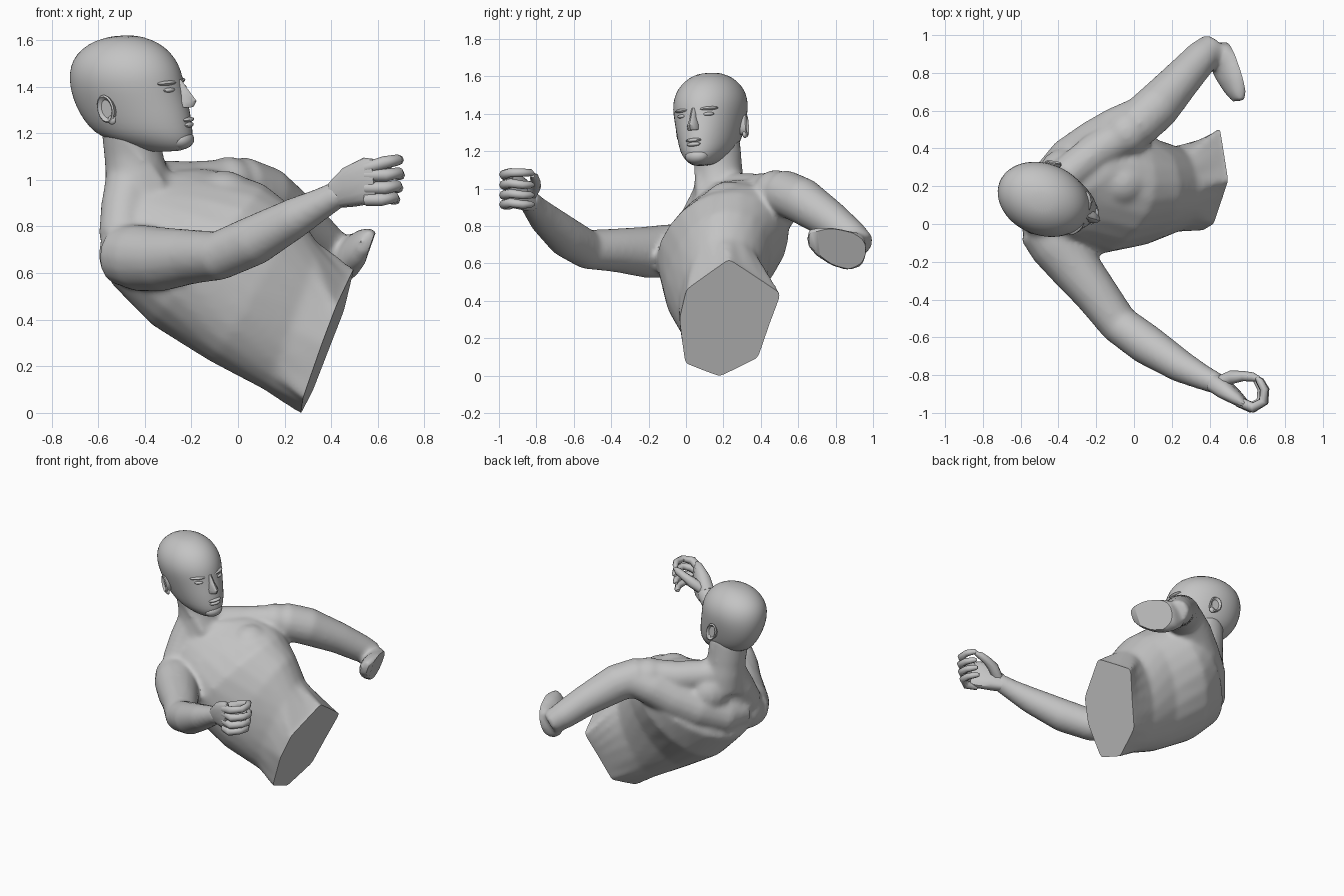
import bpy, bmesh, math
from mathutils import Vector, Matrix

if "Cube" in bpy.data.objects:
    bpy.data.objects.remove(bpy.data.objects["Cube"], do_unlink=True)

GREY = (0.55, 0.55, 0.55, 1)
skin = bpy.data.materials.new("plain grey")
skin.use_nodes = True
skin.diffuse_color = GREY
skin.node_tree.nodes["Principled BSDF"].inputs["Base Color"].default_value = GREY


def oval(c, a, b, n=24, power=2.0):
    """Section with centre c and half axes a and b."""
    c, a, b = Vector(c), Vector(a), Vector(b)
    pts = []
    for i in range(n):
        t = 2 * math.pi * i / n
        u, v = math.cos(t), math.sin(t)
        u = math.copysign(abs(u) ** (2 / power), u)
        v = math.copysign(abs(v) ** (2 / power), v)
        pts.append(c + a * u + b * v)
    return pts


def skin_sections(bm, sections):
    """Closed skin through sections with equal point counts."""
    loops = [[bm.verts.new(p) for p in s] for s in sections]
    n = len(loops[0])
    for p, q in zip(loops, loops[1:]):
        for i in range(n):
            j = (i + 1) % n
            bm.faces.new((p[i], p[j], q[j], q[i]))
    bm.faces.new(loops[0][::-1])
    bm.faces.new(loops[-1])


def loft(bm, rings, n=20, power=2.0):
    skin_sections(bm, [oval(*r, n, power) for r in rings])


def tube(bm, path, n=16):
    """Round limb through (x, y, z, radius) points."""
    pts = [Vector(p[:3]) for p in path]
    rings = []
    for i, p in enumerate(pts):
        d = (pts[min(i + 1, len(pts) - 1)] - pts[max(i - 1, 0)]).normalized()
        side = d.cross(Vector((0, 0, 1))).normalized()
        rings.append((p, side * path[i][3], side.cross(d) * path[i][3]))
    loft(bm, rings, n)


def ball(bm, c, size, turn=None):
    m = Matrix.Translation(c) @ (turn or Matrix()) @ Matrix.Diagonal((*size, 1))
    bmesh.ops.create_uvsphere(bm, u_segments=16, v_segments=10, radius=1, matrix=m)


def smooth(ob, angle):
    bpy.ops.object.select_all(action='DESELECT')
    ob.select_set(True)
    bpy.context.view_layer.objects.active = ob
    bpy.ops.object.shade_smooth_by_angle(angle=math.radians(angle))


def make(name, bm, angle=40):
    bmesh.ops.recalc_face_normals(bm, faces=bm.faces[:])
    me = bpy.data.meshes.new(name)
    bm.to_mesh(me)
    bm.free()
    ob = bpy.data.objects.new(name, me)
    bpy.context.collection.objects.link(ob)
    me.materials.append(skin)
    smooth(ob, angle)
    return ob


def fuse(ob, voxel, steps):
    """Blend overlapping forms into one skin."""
    r = ob.modifiers.new("blend", 'REMESH')
    r.mode, r.voxel_size = 'VOXEL', voxel
    s = ob.modifiers.new("soften", 'SMOOTH')
    s.factor, s.iterations = 0.5, steps
    dg = bpy.context.evaluated_depsgraph_get()
    me = bpy.data.meshes.new_from_object(ob.evaluated_get(dg))
    ob.modifiers.clear()
    ob.data = me
    if not me.materials:
        me.materials.append(skin)


def cut(ob, point, normal):
    """Slice flat and close the opening."""
    bm = bmesh.new()
    bm.from_mesh(ob.data)
    res = bmesh.ops.bisect_plane(bm, geom=bm.verts[:] + bm.edges[:] + bm.faces[:],
                                 plane_co=point, plane_no=Vector(normal).normalized(),
                                 clear_outer=True)
    edges = [e for e in res["geom_cut"] if isinstance(e, bmesh.types.BMEdge)]
    bmesh.ops.holes_fill(bm, edges=edges, sides=0)
    bmesh.ops.recalc_face_normals(bm, faces=bm.faces[:])
    bm.to_mesh(ob.data)
    bm.free()


# Waist outline (y, z) on the slanted cut, from the left hip round by the front
outline = [(.23, .62), (.0, .455), (-.035, .30), (-.005, .065),
           (.18, -.005), (.385, .095), (.445, .27), (.51, .435)]
waist = []
for i, (y, z) in enumerate(outline):
    y2, z2 = outline[(i + 1) % 8]
    for k in range(3):
        yy, zz = y + (y2 - y) * k / 3, z + (z2 - z) * k / 3
        waist.append(Vector((.256 + .36 * zz + .08 * yy, yy, zz)))

# Torso: from just past the waist cut up to the neck (centre, left half, front half)
bm = bmesh.new()
trunk = [
    ((.22, .185, .42), (.11, .06, .315), (.04, -.215, .03)),
    ((.06, .17, .55), (.17, .12, .32), (.06, -.25, .06)),
    ((-.13, .195, .68), (.22, .19, .27), (.09, -.285, .12)),
    ((-.27, .235, .79), (.26, .22, .18), (.10, -.215, .13)),
    ((-.345, .215, .90), (.21, .18, .12), (.06, -.12, .08)),
    ((-.40, .18, .98), (.12, .10, .05), (.06, -.08, .03))]
skin_sections(bm, [[p + Vector((.1, .01, -.04)) for p in waist], waist]
              + [oval(*r, 24, 2.2) for r in trunk])
# Chest muscles and shoulders
ball(bm, (-.06, .23, .89), (.15, .15, .15))
ball(bm, (-.28, .05, .75), (.14, .14, .14))
ball(bm, (-.04, .48, .975), (.125, .125, .125))
ball(bm, (-.48, .00, .68), (.12, .115, .14))
# Shoulder blades, flank and upper spine
tube(bm, [(-.51, .07, .70, .09), (-.45, .20, .70, .125), (-.33, .33, .77, .135),
          (-.20, .42, .84, .135), (-.08, .50, .92, .125), (.02, .56, .96, .11)])
tube(bm, [(-.16, .42, .80, .12), (-.05, .37, .70, .12), (.08, .30, .60, .11)])
ball(bm, (-.36, .255, .87), (.15, .15, .15))
# Slopes from the neck to both shoulders
tube(bm, [(-.45, .19, 1.02, .10), (-.34, .27, .985, .10), (-.20, .38, .975, .105),
          (-.05, .47, .985, .105)])
tube(bm, [(-.46, .16, 1.0, .11), (-.49, .09, .88, .10), (-.50, .02, .75, .10)])
# Neck with its two front cords
tube(bm, [(-.41, .18, .90, .15), (-.437, .178, 1.03, .135), (-.45, .175, 1.12, .126),
          (-.46, .16, 1.25, .13)], 20)
tube(bm, [(-.42, .27, 1.20, .03), (-.36, .18, 1.08, .032), (-.32, .10, .97, .03)], 8)
tube(bm, [(-.49, .07, 1.18, .03), (-.41, .075, 1.08, .032), (-.33, .08, .97, .03)], 8)
# Right arm down to the wrist
tube(bm, [(-.50, .00, .68, .13), (-.42, -.10, .665, .145), (-.32, -.22, .66, .137),
          (-.20, -.37, .67, .118), (-.08, -.53, .675, .106), (.07, -.64, .74, .108),
          (.25, -.755, .84, .087), (.36, -.81, .90, .068), (.45, -.85, .95, .057)])
# Left upper arm
tube(bm, [(-.06, .46, .96, .11), (.02, .53, .975, .125), (.12, .62, .935, .125),
          (.26, .775, .83, .104), (.36, .885, .74, .092), (.425, .945, .69, .075)])
# Left forearm stump, folded forward
up = Vector((.03, 0, .10))
loft(bm, [((.39, .93, .68), up * .7, (.04, .03, 0)),
          ((.44, .92, .67), up * .95, (.055, .045, 0)),
          ((.49, .86, .67), up * 1.08, (.08, .035, 0)),
          ((.52, .78, .69), up * 1.04, (.08, .02, 0)),
          ((.54, .70, .715), up * .8, (.055, .01, 0)),
          ((.555, .65, .735), up * .45, (.03, .005, 0))], 16)
body = make("torso_and_arms", bm)
fuse(body, 0.015, 10)
cut(body, (.256, 0, 0), (1, -.08, -.36))
cut(body, (.555, .77, .72), (.92, .25, -.30))
smooth(body, 40)

# Right hand: palm, curled fingers and thumb
bm = bmesh.new()
loft(bm, [((.42, -.835, .935), (-.02, .00, .055), (.025, .045, 0)),
          ((.48, -.875, .97), (-.02, .00, .085), (.025, .045, 0)),
          ((.55, -.925, .995), (-.01, .00, .10), (.015, .035, 0)),
          ((.59, -.955, 1.0), (-.01, .00, .09), (.01, .02, 0))], 16, 2.6)
make("right_palm", bm)
for k, (name, z, reach) in enumerate([("index", 1.075, .0), ("middle", 1.02, .005),
                                      ("ring", .965, -.002), ("little", .915, -.015)]):
    bm = bmesh.new()
    lift = .025 if k == 0 else 0
    tube(bm, [(.55, -.94, z - lift, .027), (.63 + reach, -.972, z, .027),
              (.685 + reach, -.94, z + .01, .024), (.69 + reach, -.875, z + lift * .4, .022),
              (.665 + reach, -.83, z + lift * .4, .019), (.65 + reach, -.815, z, .01)], 8)
    make("right_" + name + "_finger", bm, 50)
bm = bmesh.new()
tube(bm, [(.45, -.84, .96, .035), (.52, -.81, 1.01, .036), (.58, -.805, 1.04, .027),
          (.63, -.81, 1.06, .024), (.665, -.82, 1.07, .012)], 8)
make("right_thumb", bm, 50)

# Head frame: x forward, y to its left, turned and slightly tilted
head_frame = (Matrix.Translation((-.47, .13, 1.40)) @ Matrix.Rotation(math.radians(-22), 4, 'Z')
              @ Matrix.Rotation(math.radians(5), 4, 'X'))

# Skull and jaw levels: height, front, back, half width
levels = [(-.28, .235, .08, .04), (-.26, .272, .0, .08), (-.215, .287, -.13, .128),
          (-.17, .283, -.185, .15), (-.11, .275, -.225, .166), (-.05, .26, -.250, .18),
          (.01, .247, -.262, .192), (.065, .238, -.262, .194), (.12, .21, -.245, .178),
          (.165, .17, -.205, .146), (.20, .11, -.145, .10), (.22, .04, -.06, .045)]
bm = bmesh.new()
loft(bm, [(((f + b) / 2, 0, z), ((f - b) / 2, 0, 0), (0, w, 0)) for z, f, b, w in levels], 24)
bm.transform(head_frame)
head = make("head", bm, 60)
sub = head.modifiers.new("round", 'SUBSURF')
sub.levels = sub.render_levels = 1

# Nose
bm = bmesh.new()
loft(bm, [((.225, 0, .03), (.02, 0, 0), (0, .014, 0)),
          ((.245, 0, -.02), (.036, 0, 0), (0, .018, 0)),
          ((.255, 0, -.062), (.058, 0, 0), (0, .032, 0)),
          ((.255, 0, -.088), (.042, 0, 0), (0, .032, 0))], 10, 1.7)
bm.transform(head_frame)
make("nose", bm, 35)

# Lips and chin
bm = bmesh.new()
ball(bm, (.270, 0, -.142), (.024, .045, .011))
ball(bm, (.268, 0, -.164), (.024, .040, .013))
ball(bm, (.240, 0, -.228), (.05, .065, .042))
bm.transform(head_frame)
make("lips_and_chin", bm)

# Eyes, brows and ears, mirrored
for side, s in (("left", 1), ("right", -1)):
    bm = bmesh.new()
    tilt = Matrix.Rotation(s * .42, 4, 'Z')
    ball(bm, (.215, s * .075, -.008), (.022, .032, .011), tilt)
    ball(bm, (.205, s * .072, .022), (.028, .055, .012), tilt)
    bm.transform(head_frame)
    make(side + "_eye_and_brow", bm)
    # ear rim around a sunken bowl, with a lobe
    bm = bmesh.new()
    lean = Matrix.Rotation(s * .22, 4, 'Z') @ Matrix.Rotation(-.25, 4, 'Y')
    loft(bm, [((0, s * y, 0), (rx, 0, 0), (0, 0, rz)) for rx, rz, y in
              ((.030, .045, -.03), (.043, .062, .012), (.037, .055, .018), (.026, .040, .004))], 14)
    ball(bm, (.012, s * .002, -.052), (.02, .012, .02))
    bm.transform(head_frame @ Matrix.Translation((-.03, s * .178, -.08)) @ lean)
    make(side + "_ear", bm)
